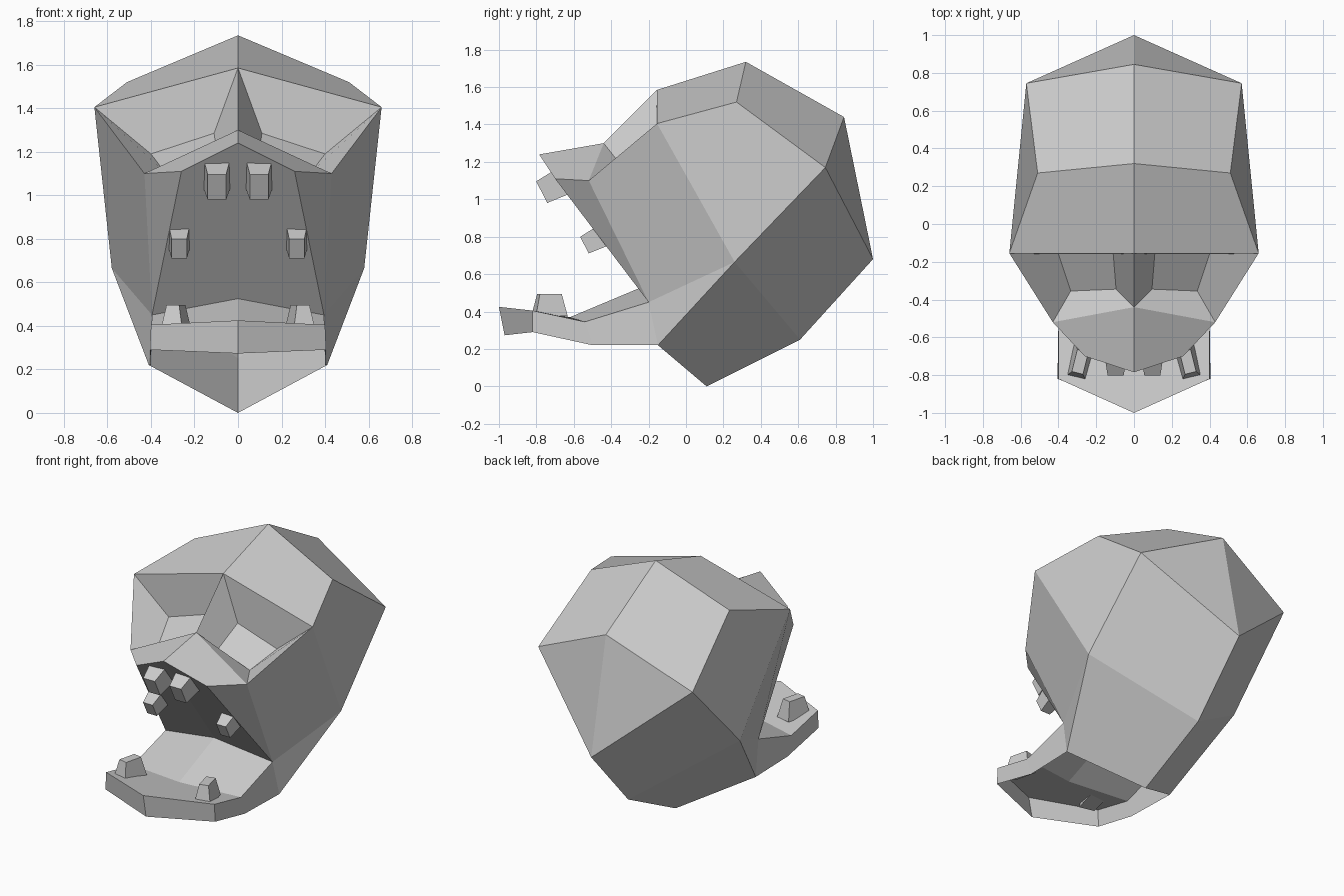
import bpy, bmesh
from math import radians
from mathutils import Matrix

if "Cube" in bpy.data.objects:
    bpy.data.objects.remove(bpy.data.objects["Cube"])

# Named corner points of the right half (y, z) on the centre line, (x, y, z) at the side
MID = dict(
    lip=(-.785, 1.24), bridge=(-.44, 1.30), brow=(-.155, 1.585), crown=(.32, 1.735),
    rear=(.845, 1.44), nape=(1.0, .68), under=(.61, .25), base=(.11, 0),
    throat=(-.25, .525), floor=(-.62, .37), tip=(-1.0, .425), tip_low=(-.97, .273))
SIDE = dict(
    temple=(.66, -.155, 1.405), top=(.51, .27, 1.52), back=(.57, .745, 1.17),
    flank=(.58, .26, .665), hinge=(.41, -.15, .22), cheek=(.43, -.52, 1.10),
    lip_s=(.26, -.70, 1.11), corner=(.395, -.20, .45),
    eye_a=(.11, -.16, 1.285), eye_b=(.40, -.16, 1.19),
    eye_c=(.335, -.355, 1.105), eye_d=(.095, -.345, 1.18),
    rim=(.40, -.54, .345), rim_low=(.40, -.50, .22),
    chin=(.40, -.82, .405), chin_low=(.405, -.82, .29))
POINTS = {**{k: (0, *v) for k, v in MID.items()}, **SIDE}


def half_shell(name, faces):
    """Mirrored shell from named corners; the first face must point upward."""
    bm = bmesh.new()
    verts = {}
    for line in faces:
        loop = []
        for key in line.split():
            if key not in verts:
                verts[key] = bm.verts.new(POINTS[key])
            loop.append(verts[key])
        bm.faces.new(loop)
    bmesh.ops.recalc_face_normals(bm, faces=bm.faces[:])
    bm.normal_update()
    bm.faces.ensure_lookup_table()
    if bm.faces[0].normal.z < 0:
        bmesh.ops.reverse_faces(bm, faces=bm.faces[:])
    mesh = bpy.data.meshes.new(name)
    bm.to_mesh(mesh)
    bm.free()
    ob = bpy.data.objects.new(name, mesh)
    bpy.context.collection.objects.link(ob)
    mod = ob.modifiers.new("mirror", 'MIRROR')
    mod.use_clip = True
    return ob


def tooth_pair(name, base, rot, length, base_size, tip_size):
    """Tapered box standing on base, mirrored to the other side."""
    bm = bmesh.new()
    bmesh.ops.create_cube(bm, size=1)
    for v in bm.verts:
        up = v.co.z > 0
        w, h = tip_size if up else base_size
        v.co.x *= w
        v.co.y *= h
        v.co.z = length if up else 0
    m = Matrix.Translation(base) @ Matrix.Rotation(radians(rot[1]), 4, 'Z') \
        @ Matrix.Rotation(radians(rot[0]), 4, 'X')
    bmesh.ops.transform(bm, matrix=m, verts=bm.verts[:])
    mesh = bpy.data.meshes.new(name)
    bm.to_mesh(mesh)
    bm.free()
    ob = bpy.data.objects.new(name, mesh)
    bpy.context.collection.objects.link(ob)
    ob.modifiers.new("mirror", 'MIRROR')
    return ob


# Cranium: dome, back, eye sockets, upper lip, mouth roof
half_shell("cranium", [
    "brow temple top crown",
    "crown top back rear",
    "rear back nape",
    "nape back flank under",
    "under flank hinge base",
    "temple flank back top",
    "temple cheek corner flank",
    "corner hinge flank",
    "brow bridge eye_d eye_a",
    "brow eye_a eye_b temple",
    "temple eye_b eye_c cheek",
    "bridge cheek eye_c eye_d",
    "eye_a eye_d eye_c eye_b",
    "bridge lip lip_s cheek",
    "cheek lip_s corner",
    "lip throat corner lip_s",
])

# Lower jaw: mouth floor and outer rim, open underneath
half_shell("lower_jaw", [
    "throat floor rim corner",
    "floor tip chin rim",
    "corner rim rim_low hinge",
    "rim chin chin_low rim_low",
    "chin tip tip_low chin_low",
])

# Teeth
tooth_pair("upper_front_teeth", (.097, -.66, 1.095), (117, 0), .125, (.12, .15), (.085, .13))
tooth_pair("upper_back_teeth", (.27, -.445, .805), (117, 0), .11, (.095, .12), (.07, .10))
tooth_pair("lower_teeth", (.285, -.73, .375), (0, 14), .12, (.105, .175), (.06, .12))
